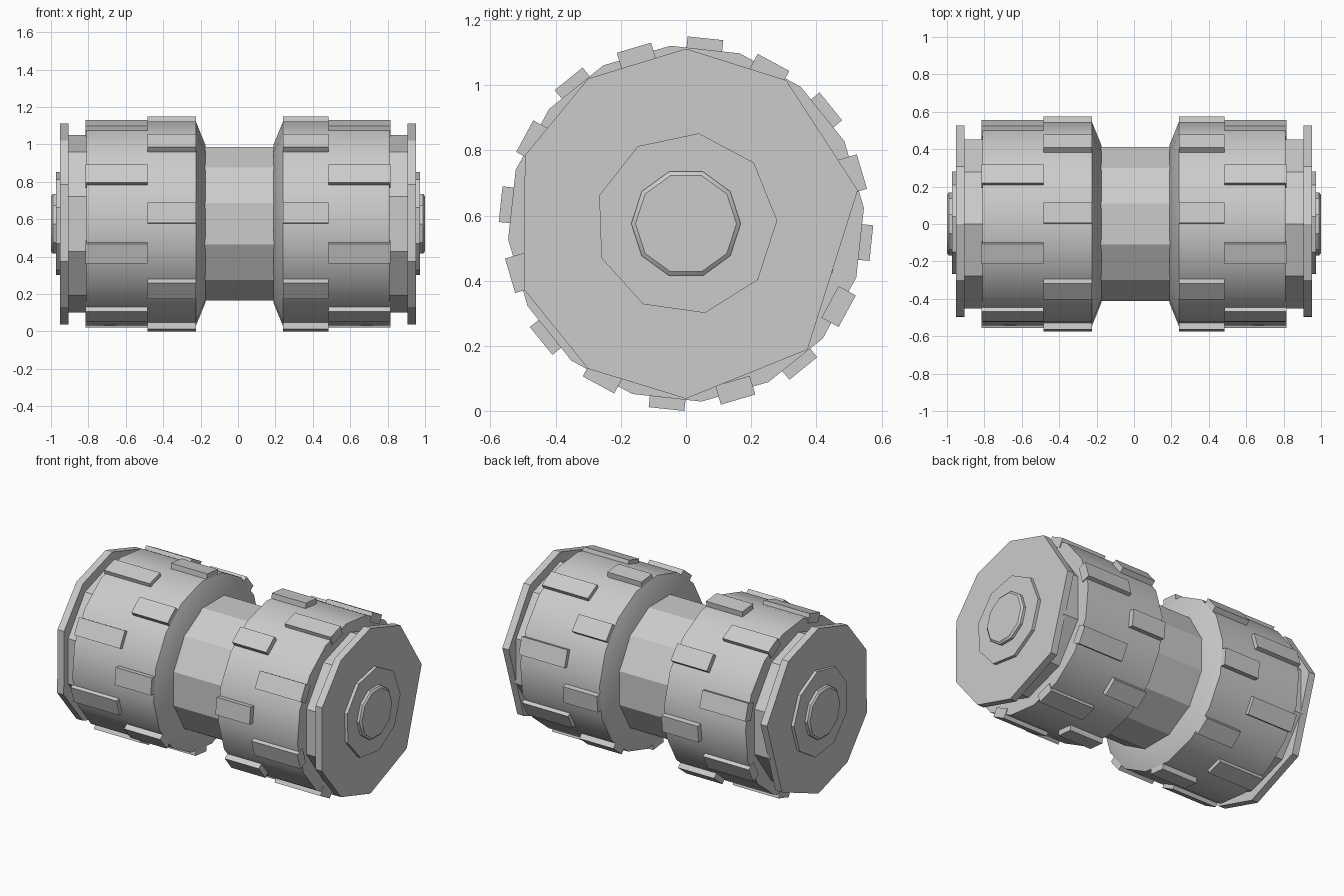
import bpy, bmesh, math
from mathutils import Matrix, Vector

cube = bpy.data.objects.get("Cube")
if cube:
    bpy.data.objects.remove(cube, do_unlink=True)

grey = bpy.data.materials.new("plain grey")
grey.use_nodes = True
COLOUR = (0.6, 0.6, 0.6, 1)
grey.diffuse_color = COLOUR
grey.node_tree.nodes["Principled BSDF"].inputs["Base Color"].default_value = COLOUR

AXIS_Z = 0.575


def finish(name, bm, smooth=False):
    bmesh.ops.recalc_face_normals(bm, faces=bm.faces)
    mesh = bpy.data.meshes.new(name)
    bm.to_mesh(mesh)
    bm.free()
    mesh.materials.append(grey)
    ob = bpy.data.objects.new(name, mesh)
    ob.location.z = AXIS_Z
    bpy.context.collection.objects.link(ob)
    if smooth:
        bpy.ops.object.select_all(action='DESELECT')
        ob.select_set(True)
        bpy.context.view_layer.objects.active = ob
        bpy.ops.object.shade_smooth_by_angle(angle=math.radians(28))
    return ob


def regular(n, phase=0):
    return [phase + 360 * i / n for i in range(n)]


def lathe(name, profile, angles, smooth=False):
    """Closed solid around the x axis from (x, radius) stations."""
    bm = bmesh.new()
    rings = [[bm.verts.new((x, r * math.cos(math.radians(a)), r * math.sin(math.radians(a))))
              for a in angles] for x, r in profile]
    n = len(angles)
    for a, b in zip(rings, rings[1:]):
        for i in range(n):
            j = (i + 1) % n
            bm.faces.new((a[i], a[j], b[j], b[i]))
    bm.faces.new(rings[0])
    bm.faces.new(rings[-1])
    return finish(name, bm, smooth)


def tread_row(name, x0, x1, top, phase):
    """Eight pads standing on the drum."""
    bm = bmesh.new()
    depth = 0.06
    for a in regular(8, phase):
        m = (Matrix.Rotation(math.radians(a), 4, 'X')
             @ Matrix.Translation(((x0 + x1) / 2, top - depth / 2, 0))
             @ Matrix.Diagonal((abs(x1 - x0), depth, 0.11, 1)))
        bmesh.ops.create_cube(bm, size=1, matrix=m)
    return finish(name, bm)


# Axle between the two wheels
lathe("axle", [(-0.22, 0.425), (0.23, 0.425)], regular(12, 15))

PLATE_ANGLES = [90, 55, 11, -46, -90, -124, -158, -203, -236]

for side, s, shift in (("left", 1, 0.015), ("right", -1, 0.0)):
    # Drum with a tapered inner shoulder
    lathe(side + "_drum", [(s * (0.175 + shift), 0.425), (s * (0.225 + shift), 0.548),
                           (s * 0.81, 0.548)], regular(16, 5), True)
    # Narrow neck and end plate
    lathe(side + "_neck", [(s * 0.80, 0.475), (s * 0.92, 0.475)], regular(10, 18))
    lathe(side + "_end_plate", [(s * 0.905, 0.537), (s * 0.952, 0.537)], PLATE_ANGLES)
    # Stepped hub and shallow cap
    lathe(side + "_hub", [(s * 0.94, 0.28), (s * 0.973, 0.28)], regular(9, 2))
    lathe(side + "_hub_cap", [(s * 0.96, 0.168), (s * 0.99, 0.168), (s * 1.0, 0.155)],
          regular(10, 0), True)
    # Staggered tread pads
    tread_row(side + "_inner_treads", s * (0.225 + shift), s * 0.485, 0.572, 84)
    tread_row(side + "_outer_treads", s * 0.485, s * 0.815, 0.563, 106.5)
